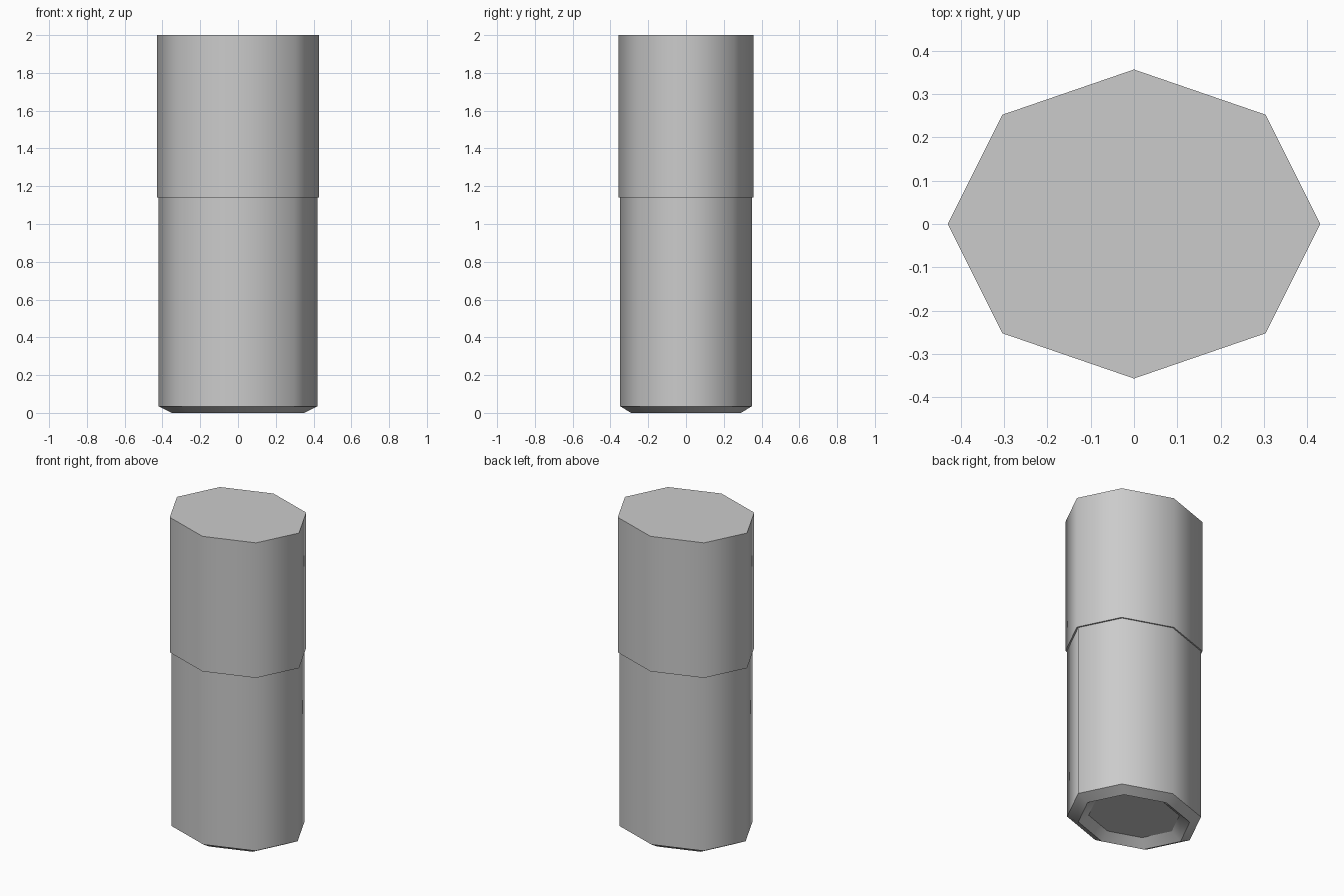
import bpy, bmesh, math

if "Cube" in bpy.data.objects:
    bpy.data.objects.remove(bpy.data.objects["Cube"])

grey = bpy.data.materials.new("plain grey")
grey.diffuse_color = (0.6, 0.6, 0.6, 1)
grey.use_nodes = True
grey.node_tree.nodes["Principled BSDF"].inputs["Base Color"].default_value = grey.diffuse_color

SIDES = 8
DEPTH = 0.83  # y radius relative to x radius


def prism(name, profile, cap_first=False, cap_last=False):
    """Sweep (radius, height) pairs around an oval octagon, with crisp rings."""
    bm = bmesh.new()
    rings = []
    for r, z in profile:
        ring = []
        for i in range(SIDES):
            a = math.tau * i / SIDES
            ring.append(bm.verts.new((r * math.cos(a), r * DEPTH * math.sin(a), z)))
        rings.append(ring)
    for low, high in zip(rings, rings[1:]):
        for i in range(SIDES):
            j = (i + 1) % SIDES
            bm.faces.new((low[i], low[j], high[j], high[i])).smooth = True
    if cap_first:
        bm.faces.new(rings[0][::-1])
    if cap_last:
        bm.faces.new(rings[-1])
    # Horizontal rings stay sharp, upright edges are smooth
    for ring in rings:
        for i in range(SIDES):
            edge = bm.edges.get((ring[i], ring[(i + 1) % SIDES]))
            edge.smooth = False
    mesh = bpy.data.meshes.new(name)
    bm.to_mesh(mesh)
    bm.free()
    mesh.materials.append(grey)
    obj = bpy.data.objects.new(name, mesh)
    bpy.context.collection.objects.link(obj)
    return obj


# Lower body: recessed base, thin rim, chamfer and straight wall
prism("body", [(0.285, 0.045), (0.35, 0.0), (0.42, 0.035), (0.42, 1.14)],
      cap_first=True)

# Slightly wider lid with a small overhanging lip
prism("lid", [(0.42, 1.14), (0.43, 1.14), (0.43, 2.0)], cap_last=True)
